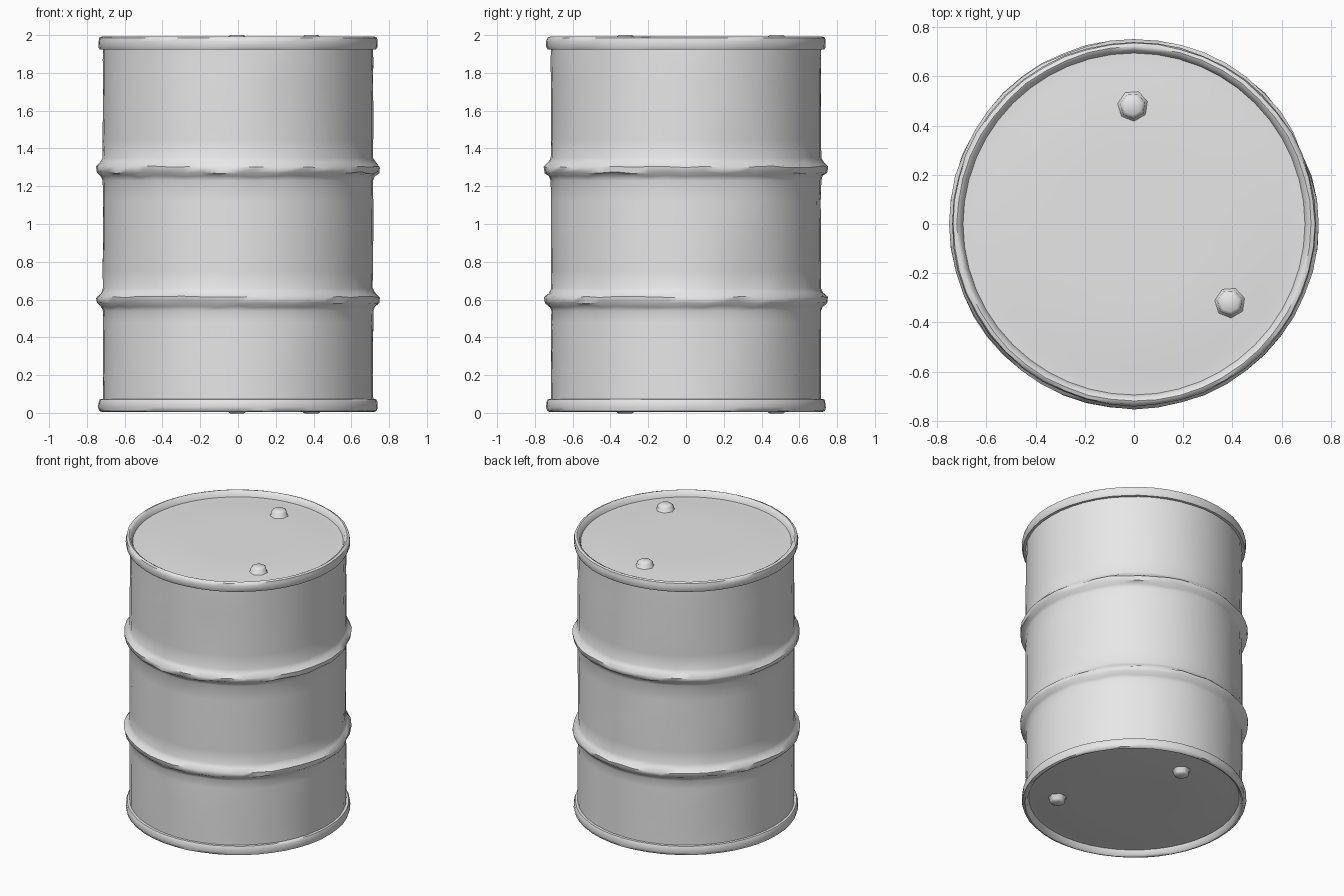
import bpy, bmesh, math, random
from mathutils import Vector

random.seed(4)
if "Cube" in bpy.data.objects:
    bpy.data.objects.remove(bpy.data.objects["Cube"], do_unlink=True)

steel = bpy.data.materials.new("grey_steel")
steel.use_nodes = True
GREY = (0.8, 0.8, 0.8, 1)
steel.diffuse_color = GREY
steel.node_tree.nodes["Principled BSDF"].inputs["Base Color"].default_value = GREY

SIDES = 48


def finish(name, bm, angle):
    bmesh.ops.recalc_face_normals(bm, faces=bm.faces)
    mesh = bpy.data.meshes.new(name)
    bm.to_mesh(mesh)
    bm.free()
    mesh.materials.append(steel)
    obj = bpy.data.objects.new(name, mesh)
    bpy.context.collection.objects.link(obj)
    bpy.ops.object.select_all(action="DESELECT")
    obj.select_set(True)
    bpy.context.view_layer.objects.active = obj
    bpy.ops.object.shade_smooth_by_angle(angle=math.radians(angle))
    return obj


def lathe(profile):
    """Spin (radius, height) points around z; a zero radius closes the end."""
    bm = bmesh.new()
    rings = []
    for r, z in profile:
        n = SIDES if r > 0 else 1
        rings.append([bm.verts.new((r * math.cos(math.tau * i / SIDES),
                                    r * math.sin(math.tau * i / SIDES), z))
                      for i in range(n)])
    for a, b in zip(rings, rings[1:]):
        for i in range(SIDES):
            j = (i + 1) % SIDES
            corners = [a[i % len(a)], a[j % len(a)], b[j % len(b)], b[i % len(b)]]
            bm.faces.new(list(dict.fromkeys(corners)))
    return bm


def hoop(z):
    """Rolled stiffening ridge pressed out of the wall."""
    return [(0.715, z - 0.06), (0.724, z - 0.037), (0.748, z - 0.018),
            (0.752, z + 0.012), (0.728, z + 0.035), (0.715, z + 0.06)]


# Drum: recessed lid, rolled rim, wall and hoops, in one profile mirrored end to end
end = [(0, 0.037), (0.3, 0.037), (0.58, 0.037), (0.65, 0.045), (0.695, 0.045),
       (0.706, 0.012), (0.72, 0.004), (0.735, 0.01), (0.74, 0.03),
       (0.738, 0.06), (0.732, 0.072), (0.715, 0.073)]
wall = [(0.715, z) for z in (0.2, 0.35, 0.48)]
middle = [(0.715, z) for z in (0.75, 0.95, 1.12)]
upper = [(0.715, z) for z in (1.45, 1.6, 1.75, 1.87)]
top = [(r, 1.996 - z) for r, z in reversed(end)]
drum = lathe(end + wall + hoop(0.6) + middle + hoop(1.29) + upper + top)

# Wear: slight unevenness and a few shallow dents (angle, height, depth)
dents = [(22, 1.27, 0.012), (25, 0.62, 0.014), (200, 1.0, 0.008),
         (-75, 0.55, 0.008), (110, 1.3, 0.008), (290, 1.65, 0.006)]
for v in drum.verts:
    r = math.hypot(v.co.x, v.co.y)
    if r < 0.7:
        continue
    out = Vector((v.co.x, v.co.y, 0)) / r
    shift = random.uniform(-0.002, 0.002)
    for angle, z, depth in dents:
        spot = Vector((math.cos(math.radians(angle)), math.sin(math.radians(angle)), 0)) * r
        spot.z = z
        shift -= depth * math.exp(-((v.co - spot).length / 0.12) ** 2)
    if r > 0.72 and 0.3 < v.co.z < 1.7:
        v.co.z += random.uniform(-0.006, 0.006)
    v.co += out * shift
finish("drum", drum, 50)

# Bung caps: two on each end, on small flared collars
for side, base, up in (("top", 1.957, 1), ("bottom", 0.039, -1)):
    for label, x, y in (("large", -0.005, 0.48), ("small", 0.39, -0.32)):
        bm = bmesh.new()
        rings = []
        for r, h in ((0.07, -0.005), (0.056, 0.008), (0.052, 0.032), (0.036, 0.043)):
            rings.append([bm.verts.new((x + r * math.cos(math.tau * i / 7 + 0.3),
                                        y + r * math.sin(math.tau * i / 7 + 0.3),
                                        base + up * h)) for i in range(7)])
        for a, b in zip(rings, rings[1:]):
            for i in range(7):
                j = (i + 1) % 7
                bm.faces.new((a[i], a[j], b[j], b[i]))
        bm.faces.new(rings[-1])
        finish(f"{label}_{side}_bung", bm, 60)
